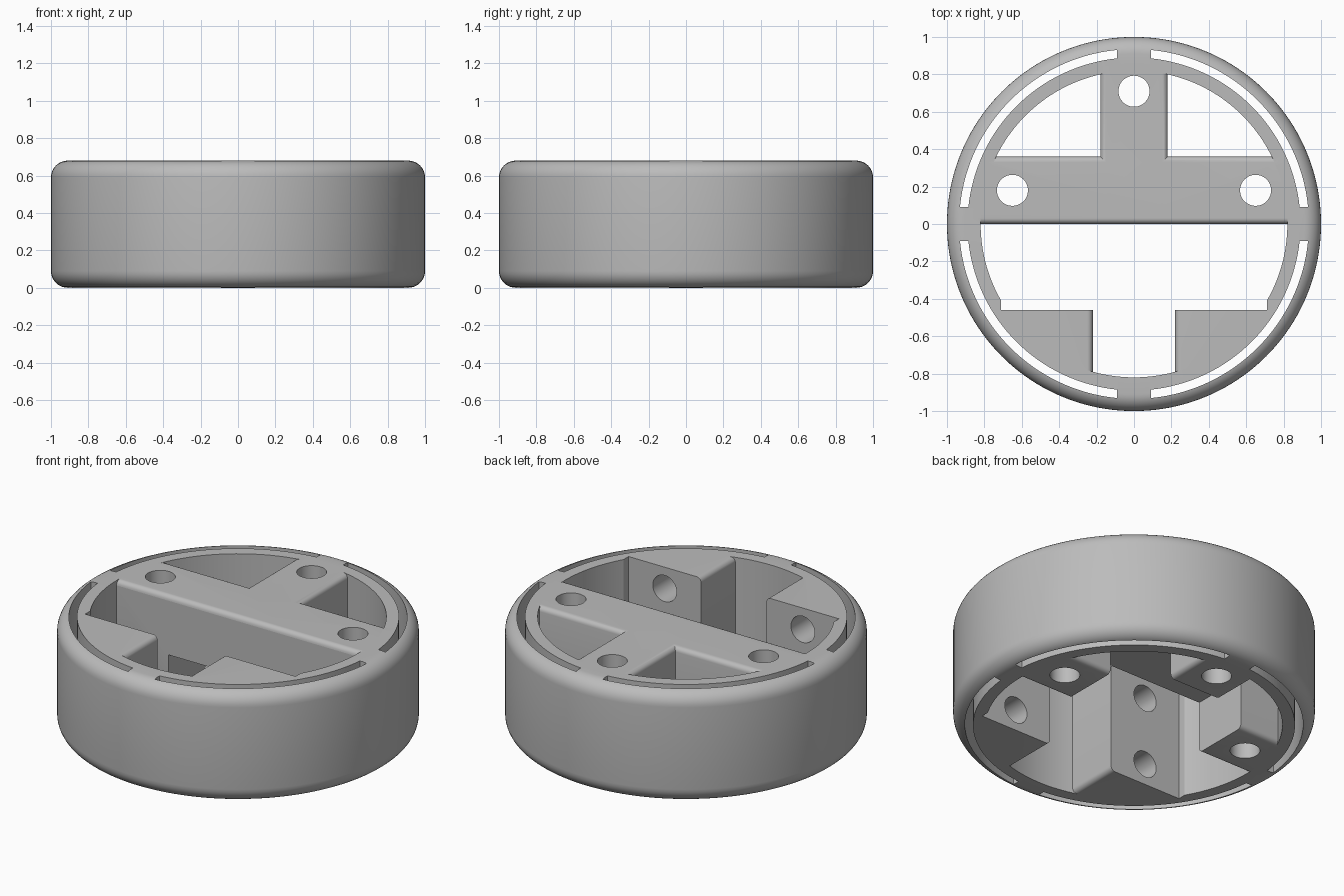
import bpy, bmesh, math
from mathutils import Matrix, Vector

H = 0.68          # overall height
FILLET = 0.09     # outer rim rounding
EDGE = 0.03       # rib edge rounding
old = bpy.data.objects.get("Cube")
if old:
    bpy.data.objects.remove(old, do_unlink=True)

grey = bpy.data.materials.new("light_grey")
grey.use_nodes = True
colour = (0.5, 0.5, 0.5, 1)
grey.diffuse_color = colour
grey.node_tree.nodes["Principled BSDF"].inputs["Base Color"].default_value = colour


def finish(bm, name):
    bmesh.ops.recalc_face_normals(bm, faces=bm.faces)
    mesh = bpy.data.meshes.new(name)
    bm.to_mesh(mesh)
    bm.free()
    mesh.materials.append(grey)
    ob = bpy.data.objects.new(name, mesh)
    bpy.context.collection.objects.link(ob)
    return ob


def box(name, lo, hi, round_axis=None):
    """Box between two corners, optionally rounding edges along one axis."""
    bm = bmesh.new()
    bmesh.ops.create_cube(bm, size=1)
    lo, hi = Vector(lo), Vector(hi)
    for v in bm.verts:
        v.co = Vector([(lo[i] + hi[i]) / 2 + v.co[i] * (hi[i] - lo[i]) for i in range(3)])
    if round_axis is not None:
        edges = [e for e in bm.edges
                 if abs(e.verts[0].co[round_axis] - e.verts[1].co[round_axis]) > 1e-4]
        bmesh.ops.bevel(bm, geom=edges, offset=EDGE, segments=5, profile=0.5,
                        affect='EDGES')
    return finish(bm, name)


def cylinder(name, radius, depth, centre, segments=48, along_y=False):
    bm = bmesh.new()
    turn = Matrix.Rotation(math.pi / 2, 4, 'X') if along_y else Matrix.Identity(4)
    bmesh.ops.create_cone(bm, cap_ends=True, segments=segments, radius1=radius,
                          radius2=radius, depth=depth,
                          matrix=Matrix.Translation(centre) @ turn)
    return finish(bm, name)


def arc_slot(name, quadrant, inner=0.89, outer=0.935, gap=0.09, steps=32):
    """Quarter-ring cutter whose ends run parallel to the axes."""
    pts = []
    for r, order in ((inner, range(steps + 1)), (outer, range(steps, -1, -1))):
        start = math.asin(gap / r)
        for i in order:
            a = start + (math.pi / 2 - 2 * start) * i / steps + quadrant * math.pi / 2
            pts.append((r * math.cos(a), r * math.sin(a), -0.1))
    bm = bmesh.new()
    face = bm.faces.new([bm.verts.new(p) for p in pts])
    out = bmesh.ops.extrude_face_region(bm, geom=[face])
    bmesh.ops.translate(bm, vec=(0, 0, H + 0.2),
                        verts=[g for g in out["geom"] if isinstance(g, bmesh.types.BMVert)])
    return finish(bm, name)


def combine(target, tool, operation):
    mod = target.modifiers.new(operation, 'BOOLEAN')
    mod.operation = operation
    mod.solver = 'EXACT'
    mod.object = tool
    tool.hide_render = True
    bpy.context.view_layer.objects.active = target
    bpy.ops.object.modifier_apply(modifier=mod.name)
    bpy.data.objects.remove(tool, do_unlink=True)


def lathe_ring(name, inner=0.82, segments=160):
    """Outer ring turned from a closed profile with rounded outer corners."""
    profile = [(inner, 0)]
    for zc, first in ((FILLET, -90), (H - FILLET, 0)):
        for i in range(9):
            a = math.radians(first + 90 * i / 8)
            profile.append((1 - FILLET + FILLET * math.cos(a), zc + FILLET * math.sin(a)))
    profile.append((inner, H))
    bm = bmesh.new()
    loops = []
    for s in range(segments):
        a = 2 * math.pi * s / segments
        loops.append([bm.verts.new((r * math.cos(a), r * math.sin(a), z)) for r, z in profile])
    n = len(profile)
    for s in range(segments):
        a, b = loops[s], loops[(s + 1) % segments]
        for i in range(n):
            j = (i + 1) % n
            bm.faces.new((a[i], b[i], b[j], a[j]))
    return finish(bm, name)


# Inner T-shaped bridge and the two corner blocks
ribs = box("ribs", (-1, 0, 0), (1, 0.36, H), 0)
combine(ribs, box("stem", (-0.18, 0.1, 0), (0.18, 1, H), 1), 'UNION')
for side in (-1, 1):
    xs = sorted((side * 0.22, side * 1.1))
    combine(ribs, box("corner_block", (xs[0], -1, 0), (xs[1], -0.46, H), 1), 'UNION')
combine(ribs, cylinder("clip", 0.86, 2, (0, 0, H / 2), 160), 'INTERSECT')

# Outer ring joined with the ribs
body = lathe_ring("round_housing")
combine(body, ribs, 'UNION')

# Four arc slots through the rim
for q in range(4):
    combine(body, arc_slot("slot_cutter", q), 'DIFFERENCE')

# Recess under the middle of the bridge, leaving three feet
combine(body, box("recess_cutter", (-0.47, -0.1, -0.1), (0.47, 0.53, 0.32)), 'DIFFERENCE')

# Vertical bolt holes through the feet
for x, y in ((-0.65, 0.18), (0.65, 0.18), (0, 0.71)):
    combine(body, cylinder("bolt_cutter", 0.083, 2, (x, y, H / 2)), 'DIFFERENCE')

# Side notches and blind holes in the corner blocks
for side in (-1, 1):
    xs = sorted((side * 0.5, side * 0.71))
    combine(body, box("notch_cutter", (xs[0], -0.46, -0.1), (xs[1], -0.3, H + 0.1)), 'DIFFERENCE')
    for z in (0.13, H - 0.13):
        combine(body, cylinder("blind_cutter", 0.08, 0.4, (side * 0.466, -0.5, z), 48, True),
                'DIFFERENCE')

# Smooth curved walls, crisp edges
bpy.ops.object.select_all(action='DESELECT')
body.select_set(True)
bpy.context.view_layer.objects.active = body
bpy.ops.object.shade_smooth_by_angle(angle=math.radians(30))
